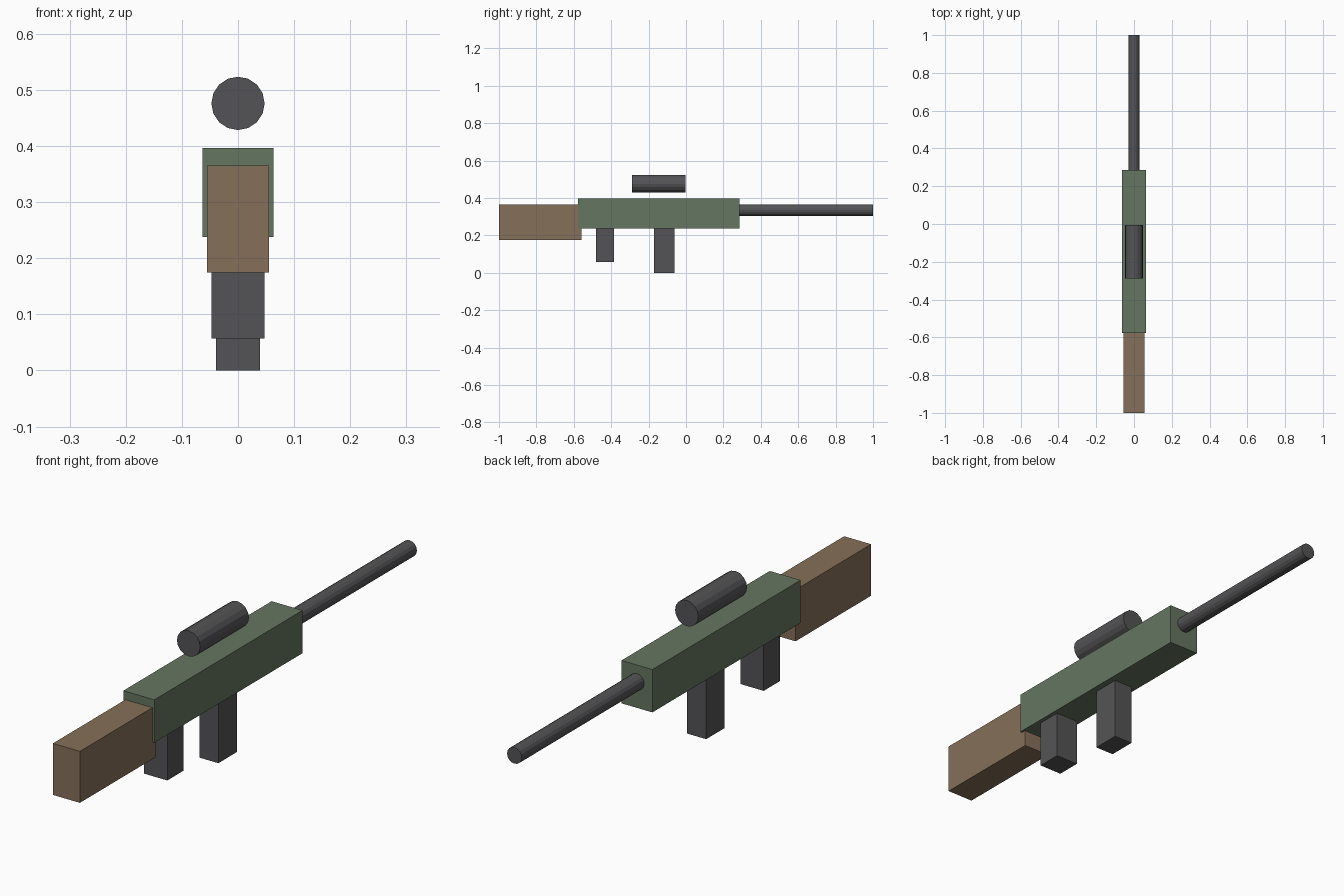
import bpy
import math

cube = bpy.data.objects.get("Cube")
if cube:
    bpy.data.objects.remove(cube, do_unlink=True)


def make_material(name, rgb):
    mat = bpy.data.materials.new(name)
    mat.use_nodes = True
    color = (*rgb, 1.0)
    mat.diffuse_color = color
    mat.node_tree.nodes["Principled BSDF"].inputs["Base Color"].default_value = color
    return mat


def finish(name, mat):
    obj = bpy.context.object
    obj.name = obj.data.name = name
    bpy.ops.object.transform_apply(location=False, rotation=True, scale=True)
    obj.data.materials.append(mat)
    return obj


def box(name, width, y_range, z_range, mat):
    """Box centred on x, spanning the given y and z ranges."""
    (y0, y1), (z0, z1) = y_range, z_range
    bpy.ops.mesh.primitive_cube_add(size=1, location=(0, (y0 + y1) / 2, (z0 + z1) / 2))
    bpy.context.object.scale = (width, y1 - y0, z1 - z0)
    return finish(name, mat)


def tube(name, radius, y_range, z, mat):
    """Flat-sided cylinder running along y."""
    y0, y1 = y_range
    bpy.ops.mesh.primitive_cylinder_add(
        vertices=16, radius=radius, depth=y1 - y0,
        location=(0, (y0 + y1) / 2, z), rotation=(math.pi / 2, 0, 0))
    return finish(name, mat)


green = make_material("olive green", (0.13, 0.18, 0.12))
brown = make_material("wood brown", (0.24, 0.16, 0.10))
dark = make_material("dark metal", (0.088, 0.088, 0.093))

# Main body and stock
box("receiver", 0.126, (-0.578, 0.286), (0.238, 0.396), green)
box("stock", 0.11, (-1.0, -0.56), (0.175, 0.365), brown)

# Parts hanging below the receiver
box("grip", 0.095, (-0.48, -0.385), (0.057, 0.245), dark)
box("magazine", 0.078, (-0.17, -0.062), (0.0, 0.245), dark)

# Barrel and floating scope
tube("barrel", 0.03, (0.27, 1.0), 0.335, dark)
tube("scope", 0.0475, (-0.288, -0.004), 0.476, dark)
